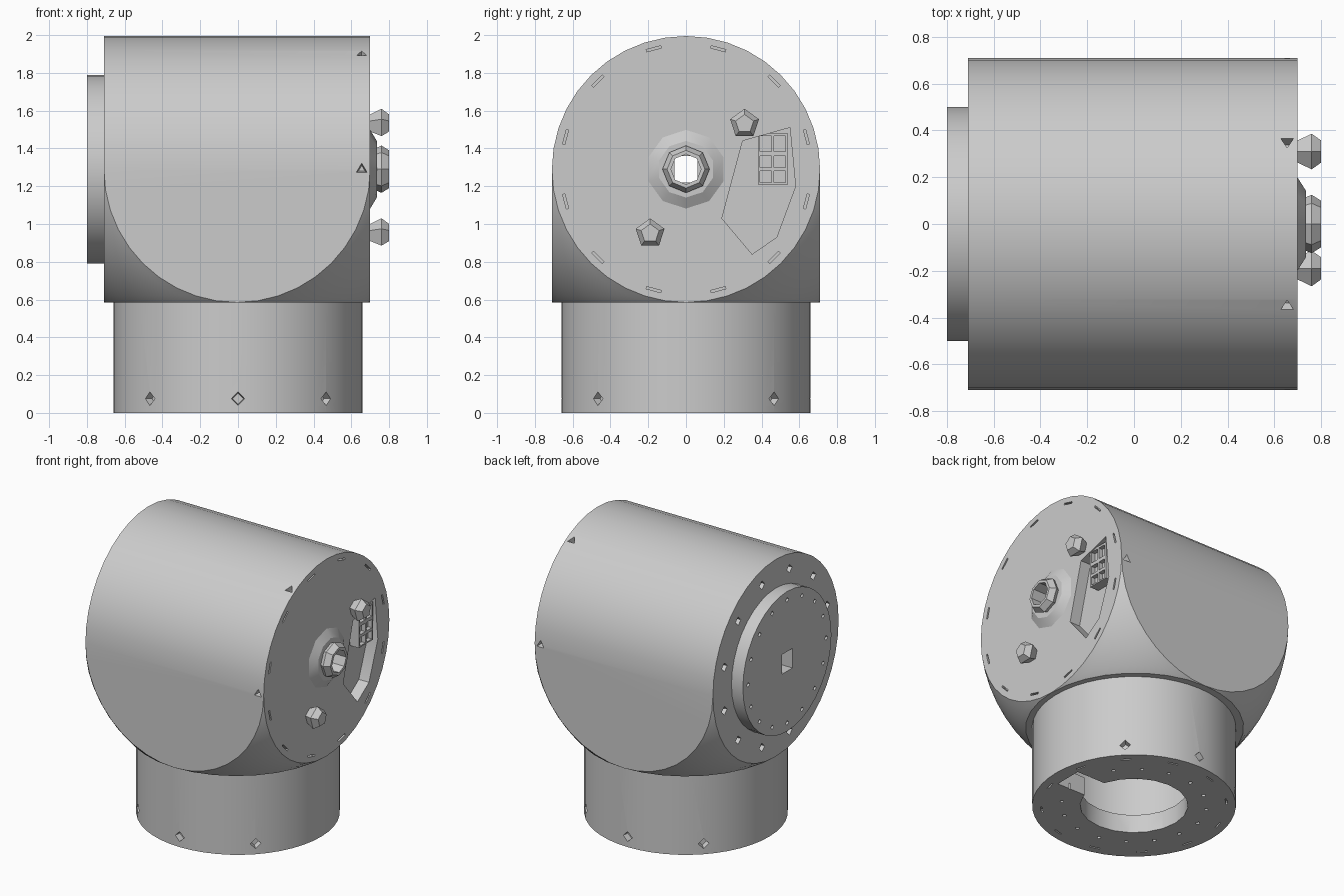
import bpy, bmesh
from math import pi, sin, cos, atan2, hypot, sqrt, radians
from mathutils import Matrix, Vector

if "Cube" in bpy.data.objects:
    bpy.data.objects.remove(bpy.data.objects["Cube"], do_unlink=True)

AXIS_Z = 1.29      # height of the horizontal axis
HALF = 0.705       # half width of the housing
NECK_TOP = AXIS_Z - HALF

grey = bpy.data.materials.new("light_grey_metal")
grey.use_nodes = True
grey.diffuse_color = (0.6, 0.6, 0.6, 1)
grey.node_tree.nodes["Principled BSDF"].inputs["Base Color"].default_value = (0.6, 0.6, 0.6, 1)


def rod(bm, start, end, r1, r2=None, sides=32):
    """Add a closed cylinder or cone between two points."""
    start, end = Vector(start), Vector(end)
    d = end - start
    mat = Matrix.Translation((start + end) / 2) @ d.to_track_quat('Z', 'Y').to_matrix().to_4x4()
    bmesh.ops.create_cone(bm, cap_ends=True, segments=sides, radius1=r1,
                          radius2=r1 if r2 is None else r2, depth=d.length, matrix=mat)


def block(bm, centre, size):
    mat = Matrix.Translation(centre) @ Matrix.Diagonal((*size, 1))
    bmesh.ops.create_cube(bm, size=1, matrix=mat)


def add(name, bm):
    bmesh.ops.recalc_face_normals(bm, faces=bm.faces[:])
    mesh = bpy.data.meshes.new(name)
    bm.to_mesh(mesh)
    bm.free()
    mesh.materials.append(grey)
    obj = bpy.data.objects.new(name, mesh)
    bpy.context.collection.objects.link(obj)
    return obj


def cut(obj, cutter_bm):
    """Subtract the cutter mesh, then remove the helper."""
    cutter = add(obj.name + "_cutter", cutter_bm)
    cutter.hide_render = True
    mod = obj.modifiers.new("cut", 'BOOLEAN')
    mod.object, mod.operation, mod.solver = cutter, 'DIFFERENCE', 'EXACT'
    mod.use_self = True
    bpy.context.view_layer.update()
    graph = bpy.context.evaluated_depsgraph_get()
    mesh = bpy.data.meshes.new_from_object(obj.evaluated_get(graph))
    obj.modifiers.clear()
    obj.data = mesh
    bpy.data.objects.remove(cutter, do_unlink=True)


def smooth(obj):
    bpy.ops.object.select_all(action='DESELECT')
    obj.select_set(True)
    bpy.context.view_layer.objects.active = obj
    bpy.ops.object.shade_smooth_by_angle(angle=radians(30))


def ring(radius, count, offset=0.0):
    for i in range(count):
        a = 2 * pi * (i + offset) / count
        yield a, radius * cos(a), radius * sin(a)


def bore(bm):
    rod(bm, (-1, 0, AXIS_Z), (1, 0, AXIS_Z), 0.08, sides=8)


# Housing: half cylinder on top, square block rounded by a sphere below
def section(t, corner_steps=8):
    w = HALF * sin(t)
    z = AXIS_Z + HALF * cos(t)
    points = []
    for quarter in range(4):
        for i in range(corner_steps + 1):
            if t <= pi / 2 + 1e-6:
                x, y = HALF, w
                if quarter % 2:
                    x, y = y, x
            else:
                lo, hi = atan2(w, HALF), atan2(HALF, w)
                a = lo + (hi - lo) * i / corner_steps
                x, y = hypot(HALF, w) * cos(a), hypot(HALF, w) * sin(a)
            for _ in range(quarter):
                x, y = -y, x
            points.append((x - 0.005, y * 1.007, z))
    return points


bm = bmesh.new()
STEPS = 20
loops = [[bm.verts.new(p) for p in section(pi * s / STEPS)] for s in range(STEPS + 1)]
for upper, lower in zip(loops, loops[1:]):
    for i in range(len(upper)):
        j = (i + 1) % len(upper)
        bm.faces.new((upper[i], upper[j], lower[j], lower[i]))
bm.faces.new(loops[-1])
bmesh.ops.remove_doubles(bm, verts=bm.verts[:], dist=1e-4)
bmesh.ops.dissolve_limit(bm, angle_limit=0.005, verts=bm.verts[:], edges=bm.edges[:])
housing = add("housing", bm)

# Housing openings: bore, access recess, screw pits
cutter = bmesh.new()
bore(cutter)
outline = [(.55, 1.51), (.30, 1.44), (.19, 1.03), (.35, .84), (.48, .93), (.58, 1.2)]
recess = cutter.faces.new([cutter.verts.new((0.62, y, z)) for y, z in outline])
extruded = bmesh.ops.extrude_face_region(cutter, geom=[recess])["geom"]
bmesh.ops.translate(cutter, vec=(0.2, 0, 0),
                    verts=[v for v in extruded if isinstance(v, bmesh.types.BMVert)])
for a, y, z in ring(0.6, 12, 0.5):
    rod(cutter, (-0.66, y, AXIS_Z + z), (-0.75, y, AXIS_Z + z), 0.025, 0.035, 4)
for a, y, z in ring(0.66, 12, 0.5):
    slit = Matrix.Translation((0.7, y, AXIS_Z + z)) @ Matrix.Rotation(a, 4, 'X')
    bmesh.ops.create_cube(cutter, size=1, matrix=slit @ Matrix.Diagonal((0.06, 0.012, 0.08, 1)))
for deg in (-90, -30, 30, 90):
    a = radians(deg)
    out = Vector((0, sin(a), cos(a)))
    c = Vector((0.655, 0, AXIS_Z))
    rod(cutter, c + out * 0.66, c + out * 0.74, 0.02, 0.04, 3)
cut(housing, cutter)

# Neck with stepped hollow, key slot and screw pits
bm = bmesh.new()
rod(bm, (0, 0, 0), (0, 0, NECK_TOP + 0.002), 0.66, sides=48)
neck = add("neck", bm)
cutter = bmesh.new()
rod(cutter, (0, 0, -0.1), (0, 0, 0.16), 0.35, sides=20)
rod(cutter, (0, 0, 0.13), (0, 0, 0.5), 0.52, sides=32)
block(cutter, (0.42, 0, 0.03), (0.28, 0.2, 0.24))
for a, x, y in ring(0.66, 8):
    if abs(y) > 0.1:
        rod(cutter, (x * 0.93, y * 0.93, 0.075), (x * 1.05, y * 1.05, 0.075), 0.03, 0.04, 4)
for a, x, y in ring(0.47, 16, 0.5):
    rod(cutter, (x, y, -0.02), (x, y, 0.04), 0.015, sides=4)
for a, x, y in ring(0.6, 12, 0.5):
    slit = Matrix.Translation((x, y, 0)) @ Matrix.Rotation(a, 4, 'Z')
    bmesh.ops.create_cube(cutter, size=1, matrix=slit @ Matrix.Diagonal((0.01, 0.07, 0.05, 1)))
cut(neck, cutter)

# Output flange with central opening and bolt holes
bm = bmesh.new()
rod(bm, (-0.7, 0, AXIS_Z), (-0.8, 0, AXIS_Z), 0.5, sides=36)
flange = add("output_flange", bm)
cutter = bmesh.new()
block(cutter, (-0.75, 0, AXIS_Z), (0.3, 0.12, 0.14))
for a, y, z in ring(0.44, 16):
    rod(cutter, (-0.77, y, AXIS_Z + z), (-0.82, y, AXIS_Z + z), 0.017, sides=4)
cut(flange, cutter)

# Collar and nut around the bore
bm = bmesh.new()
rod(bm, (0.69, 0, AXIS_Z), (0.735, 0, AXIS_Z), 0.225, 0.15, 10)
collar = add("bore_collar", bm)
bm = bmesh.new()
rod(bm, (0.7, 0, AXIS_Z), (0.76, 0, AXIS_Z), 0.1, 0.125, 8)
rod(bm, (0.76, 0, AXIS_Z), (0.8, 0, AXIS_Z), 0.125, 0.1, 8)
bmesh.ops.remove_doubles(bm, verts=bm.verts[:], dist=1e-4)
bmesh.ops.delete(bm, geom=[f for f in bm.faces if len(f.verts) > 4
                           and abs(f.calc_center_median().x - 0.76) < 0.001], context='FACES')
nut = add("bore_nut", bm)
for part in (collar, nut):
    cutter = bmesh.new()
    bore(cutter)
    cut(part, cutter)

# Faceted connector studs
for name, y, z in (("upper_stud", 0.31, 1.53), ("lower_stud", -0.19, 0.95)):
    bm = bmesh.new()
    rod(bm, (0.69, y, z), (0.76, y, z), 0.045, 0.08, 5)
    rod(bm, (0.76, y, z), (0.8, y, z), 0.08, 0.05, 5)
    add(name, bm)

# Socket block with three cells inside the recess
bm = bmesh.new()
block(bm, (0.65, 0.46, 1.345), (0.08, 0.16, 0.27))
socket = add("socket_block", bm)
cutter = bmesh.new()
for z, height in ((1.425, 0.08), (1.33, 0.06), (1.25, 0.06)):
    for side in (-1, 1):
        block(cutter, (0.69, 0.46 + side * 0.037, z), (0.06, 0.06, height))
cut(socket, cutter)

for part in (housing, neck, flange, collar):
    smooth(part)
